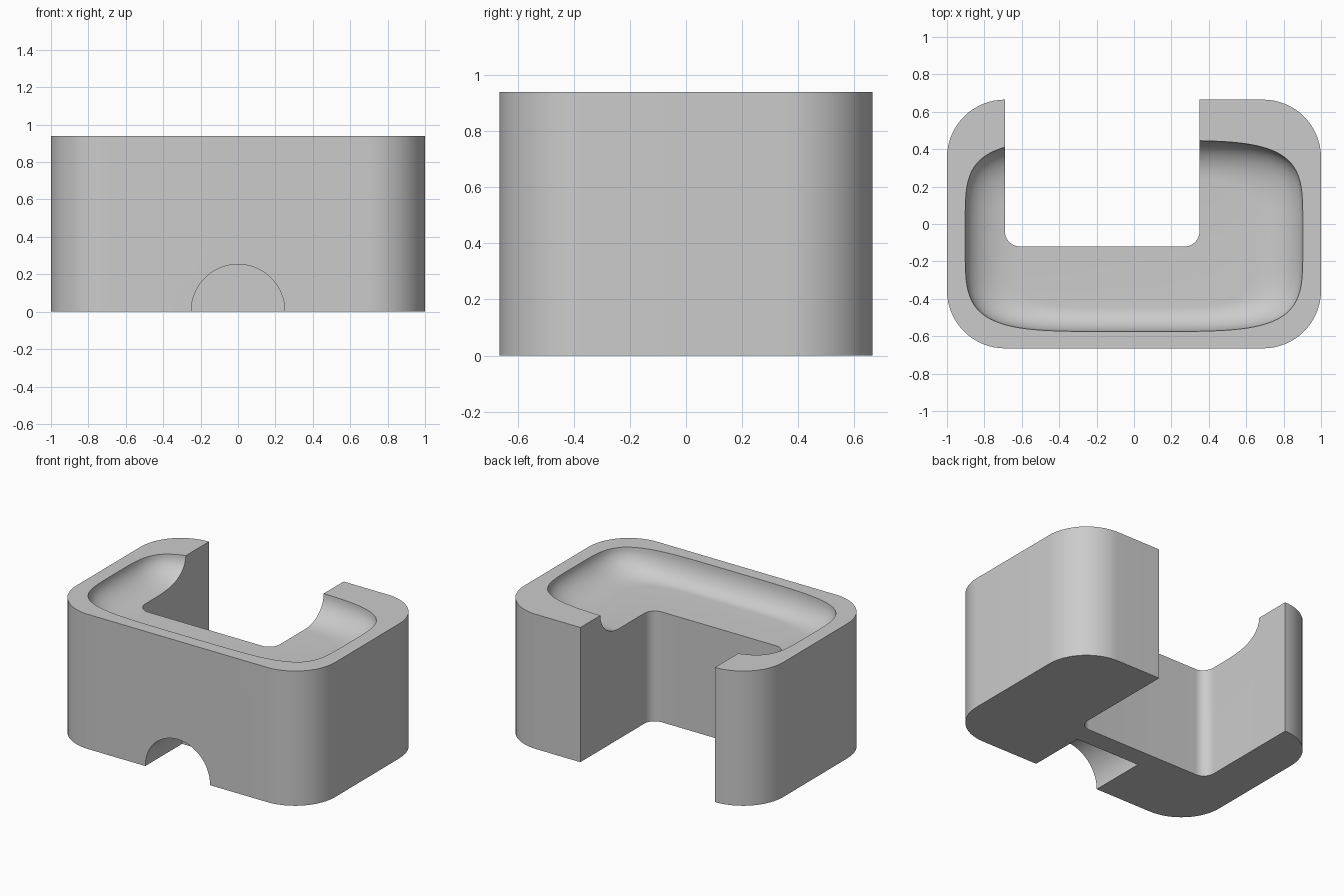
import bpy, bmesh
from math import sin, cos, pi, radians, copysign
from mathutils import Vector

cube = bpy.data.objects.get("Cube")
if cube:
    bpy.data.objects.remove(cube, do_unlink=True)

HEIGHT = 0.94
FLOOR = 0.77

grey = bpy.data.materials.new("light grey")
grey.use_nodes = True
colour = (0.6, 0.6, 0.6, 1)
grey.diffuse_color = colour
grey.node_tree.nodes["Principled BSDF"].inputs["Base Color"].default_value = colour


def rounded_outline(corners, steps=16):
    """Turn (x, y, radius) right-angle corners into an outline with arcs."""
    points = []
    for i, (x, y, r) in enumerate(corners):
        p = Vector((x, y))
        if r == 0:
            points.append(p)
            continue
        before = (Vector(corners[i - 1][:2]) - p).normalized()
        after = (Vector(corners[(i + 1) % len(corners)][:2]) - p).normalized()
        centre = p + (before + after) * r
        for k in range(steps + 1):
            a = pi / 2 * k / steps
            points.append(centre - after * r * cos(a) - before * r * sin(a))
    return points


def loft(name, rings):
    """Skin a stack of equal rings and cap both ends."""
    bm = bmesh.new()
    loops = [[bm.verts.new(p) for p in ring] for ring in rings]
    n = len(loops[0])
    for a, b in zip(loops, loops[1:]):
        for i in range(n):
            j = (i + 1) % n
            bm.faces.new((a[i], a[j], b[j], b[i]))
    bm.faces.new(loops[0][::-1])
    bm.faces.new(loops[-1])
    bmesh.ops.recalc_face_normals(bm, faces=bm.faces)
    mesh = bpy.data.meshes.new(name)
    bm.to_mesh(mesh)
    bm.free()
    mesh.materials.append(grey)
    obj = bpy.data.objects.new(name, mesh)
    bpy.context.collection.objects.link(obj)
    return obj


def cut(target, cutter):
    cutter.hide_render = True
    mod = target.modifiers.new("cut", "BOOLEAN")
    mod.operation = "DIFFERENCE"
    mod.solver = "EXACT"
    mod.object = cutter
    bpy.context.view_layer.objects.active = target
    bpy.ops.object.modifier_apply(modifier=mod.name)
    bpy.data.objects.remove(cutter, do_unlink=True)


def dish_ring(x_half, y_front, y_back, z, n=96):
    """Soft-cornered rectangle (superellipse)."""
    mid, half = (y_front + y_back) / 2, (y_back - y_front) / 2
    soft = lambda v: copysign(abs(v) ** (2 / 4.6), v)
    angles = [2 * pi * (i + 0.5) / n for i in range(n)]
    return [(x_half * soft(cos(a)), mid + half * soft(sin(a)), z) for a in angles]


# Block with the rounded notch open to the back
outline = rounded_outline([
    (-1, -0.665, 0.31), (1, -0.665, 0.31), (1, 0.665, 0.31),
    (0.35, 0.665, 0), (0.35, -0.12, 0.08),
    (-0.69, -0.12, 0.08), (-0.69, 0.665, 0), (-1, 0.665, 0.31)])
body = loft("tray_block", [[(p.x, p.y, z) for p in outline] for z in (0, HEIGHT)])

# Shallow dish with curved walls in the top
rings = []
for k in range(13):
    a = pi / 2 * k / 12
    t = 1 - cos(a)
    rings.append(dish_ring(0.903 - 0.27 * t, -0.575 + 0.13 * t, 0.447 - 0.2 * t,
                           HEIGHT - (HEIGHT - FLOOR) * sin(a)))
rings.insert(0, dish_ring(0.903, -0.575, 0.447, HEIGHT + 0.2))
cut(body, loft("dish_cutter", rings))

# Blind half-round recess at the foot of the front
circle = [2 * pi * i / 64 for i in range(64)]
cut(body, loft("arch_cutter", [[(0.25 * cos(a), y, 0.003 + 0.25 * sin(a)) for a in circle]
                               for y in (-0.9, -0.26)]))

bpy.ops.object.select_all(action="DESELECT")
body.select_set(True)
bpy.context.view_layer.objects.active = body
bpy.ops.object.shade_smooth_by_angle(angle=radians(30))
